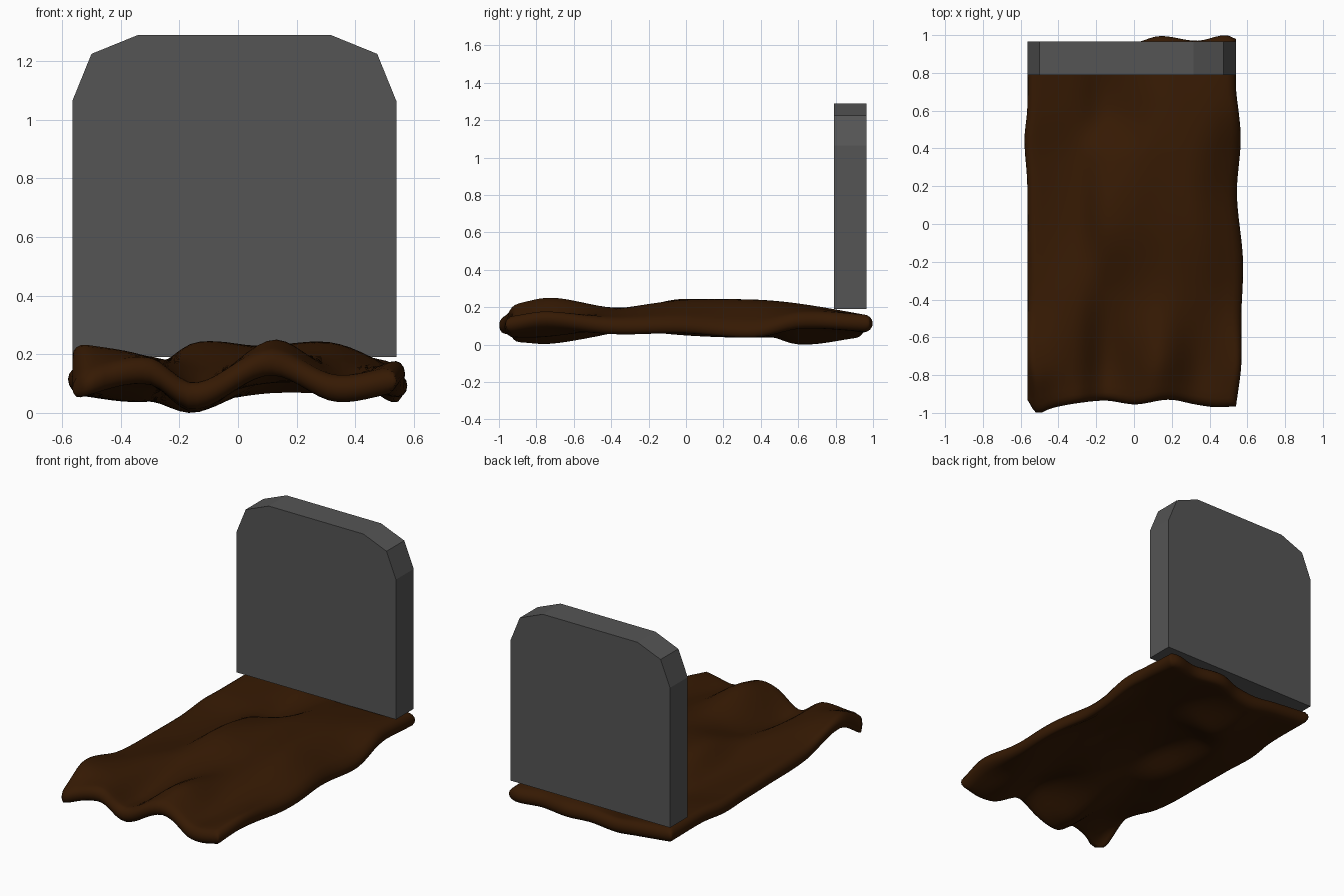
import bpy, bmesh, math

if "Cube" in bpy.data.objects:
    bpy.data.objects.remove(bpy.data.objects["Cube"])


def material(name, rgb):
    m = bpy.data.materials.new(name)
    m.diffuse_color = (*rgb, 1)
    m.use_nodes = True
    m.node_tree.nodes["Principled BSDF"].inputs["Base Color"].default_value = m.diffuse_color
    return m


def make_object(name, bm, mat):
    bmesh.ops.recalc_face_normals(bm, faces=bm.faces[:])
    me = bpy.data.meshes.new(name)
    bm.to_mesh(me)
    bm.free()
    ob = bpy.data.objects.new(name, me)
    bpy.context.collection.objects.link(ob)
    me.materials.append(mat)
    return ob


def curve(ts, vs, t):
    """Smooth curve through the knots (ts, vs)."""
    n = len(ts)
    t = min(max(t, ts[0]), ts[-1])
    i = max(k for k in range(n - 1) if ts[k] <= t)

    def slope(k):
        a, b = max(k - 1, 0), min(k + 1, n - 1)
        return (vs[b] - vs[a]) / (ts[b] - ts[a])
    h = ts[i + 1] - ts[i]
    s = (t - ts[i]) / h
    return ((2*s**3 - 3*s*s + 1) * vs[i] + (s**3 - 2*s*s + s) * h * slope(i)
            + (3*s*s - 2*s**3) * vs[i + 1] + (s**3 - s*s) * h * slope(i + 1))


# Headstone: chamfered-arch profile, extruded front to back
bm = bmesh.new()
profile = [(-.565, .19), (.54, .19), (.54, 1.065), (.475, 1.225),
           (.315, 1.29), (-.34, 1.29), (-.50, 1.225), (-.565, 1.065)]
face = bm.faces.new([bm.verts.new((x, .79, z)) for x, z in profile])
ext = bmesh.ops.extrude_face_region(bm, geom=[face])
bmesh.ops.translate(bm, vec=(0, .175, 0),
                    verts=[v for v in ext["geom"] if isinstance(v, bmesh.types.BMVert)])
make_object("headstone", bm, material("stone", (.09, .09, .09)))

# Earth mound: wavy slab with a rounded rim
XS = [-.56, -.3, -.14, .12, .34, .55]
YS = [-.95, -.75, -.4, -.03, .35, .6, .95]
TOP = [[.14, .20, .115, .225, .14, .165],
       [.25, .20, .105, .26, .145, .195],
       [.175, .20, .165, .205, .195, .15],
       [.165, .16, .25, .23, .245, .15],
       [.165, .14, .20, .24, .24, .125],
       [.18, .145, .105, .215, .22, .18],
       [.18, .155, .14, .165, .165, .17]]
LX, LY = [-.565, -.565, -.58, -.565, -.565], [-.97, .2, .45, .62, .97]
RX, RY = [.54, .568, .568, .577, .545, .565, .54], [-.97, -.75, -.5, -.2, .15, .45, .7]
FX, FY = [-.56, -.51, -.43, -.3, -.14, .02, .2, .34, .45, .56], \
         [-.93, -1, -.975, -.95, -.935, -.955, -.93, -.955, -.97, -.965]
BX, BY = [-.56, -.3, .0, .15, .35, .5, .56], [.95, .955, .955, .995, .97, 1, .98]
HALF = .046


def spacing(lo, hi, n):
    """Even rows with extra rows bunched at both rims."""
    rim = [HALF * (1 - math.cos(math.pi / 2 * k / 4)) for k in range(4)]
    a, b = lo + HALF, hi - HALF
    return ([lo + r for r in rim] + [a + (b - a) * k / n for k in range(n + 1)]
            + [hi - r for r in reversed(rim)])


us, ws = spacing(-.56, .56, 32), spacing(-.97, .97, 52)
bm = bmesh.new()
top, bottom = [], []
for w in ws:
    heights = [curve(YS, [row[k] for row in TOP], w) for k in range(len(XS))]
    trow, brow = [], []
    for u in us:
        fu, fw = (u + .56) / 1.12, (w + .97) / 1.94
        x = curve(LY, LX, w) * (1 - fu) + curve(RY, RX, w) * fu
        y = curve(FX, FY, u) * (1 - fw) + curve(BX, BY, u) * fw
        d = min(u + .56, .56 - u, w + .97, .97 - w, HALF) / HALF
        t = HALF * math.sqrt(max(0, 1 - (1 - max(d, 0))**2))
        mid = curve(XS, heights, u) - HALF
        a = bm.verts.new((x, y, mid + t))
        trow.append(a)
        brow.append(a if d < 1e-6 else bm.verts.new((x, y, mid - t)))
    top.append(trow)
    bottom.append(brow)
for g in (top, bottom):
    for j in range(len(ws) - 1):
        for i in range(len(us) - 1):
            bm.faces.new([g[j][i], g[j][i + 1], g[j + 1][i + 1], g[j + 1][i]])
low = min(v.co.z for v in bm.verts)
for v in bm.verts:
    v.co.z -= low
for f in bm.faces:
    f.smooth = True
make_object("earth_mound", bm, material("earth", (.036, .010, .001)))
